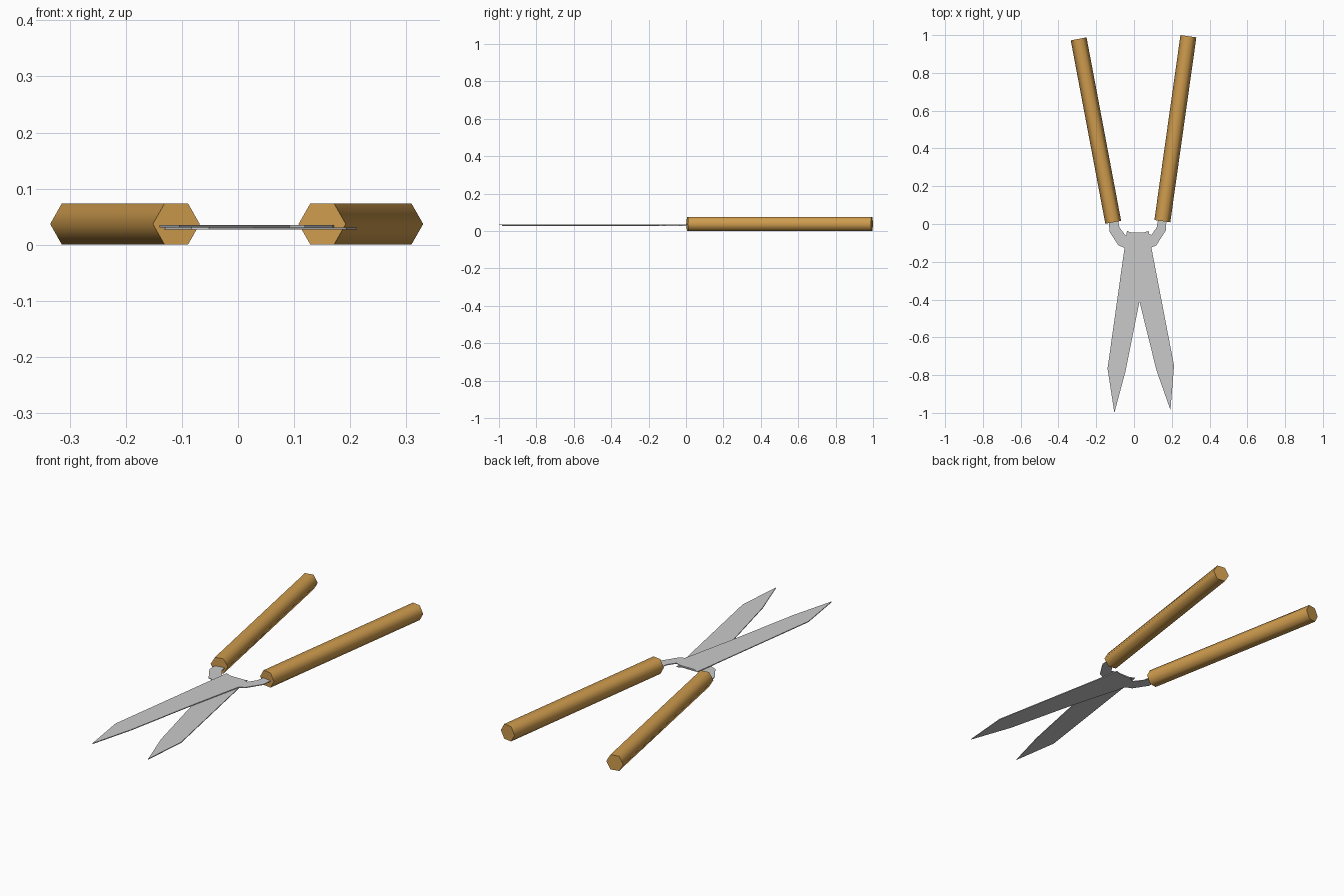
import bpy, bmesh, math
from mathutils import Vector

if "Cube" in bpy.data.objects:
    bpy.data.objects.remove(bpy.data.objects["Cube"])


def material(name, rgb):
    m = bpy.data.materials.new(name)
    m.diffuse_color = (*rgb, 1)
    m.use_nodes = True
    m.node_tree.nodes["Principled BSDF"].inputs["Base Color"].default_value = m.diffuse_color
    return m


wood = material("light_wood", (0.62, 0.33, 0.075))
steel = material("grey_steel", (0.59, 0.59, 0.59))


def prism(name, ring, travel, mat, smooth=False):
    """Extrude a closed ring of points along a vector."""
    bm = bmesh.new()
    base = bm.faces.new([bm.verts.new(p) for p in ring])
    ext = bmesh.ops.extrude_face_region(bm, geom=[base], use_keep_orig=True)
    top = [v for v in ext["geom"] if isinstance(v, bmesh.types.BMVert)]
    bmesh.ops.translate(bm, verts=top, vec=travel)
    bmesh.ops.recalc_face_normals(bm, faces=bm.faces[:])
    axis = Vector(travel).normalized()
    for f in bm.faces:
        f.normal_update()
        f.smooth = smooth and abs(f.normal.dot(axis)) < 0.5
    me = bpy.data.meshes.new(name)
    bm.to_mesh(me)
    bm.free()
    me.materials.append(mat)
    ob = bpy.data.objects.new(name, me)
    bpy.context.collection.objects.link(ob)
    return ob


def handle(name, near, far, radius=0.0425, z=0.037):
    """Six-sided wooden grip, corners pointing sideways."""
    a, b = Vector((*near, z)), Vector((*far, z))
    side = (b - a).normalized().cross(Vector((0, 0, 1)))
    ring = [a + radius * (math.cos(k * math.pi / 3) * side
                          + math.sin(k * math.pi / 3) * Vector((0, 0, 1)))
            for k in range(6)]
    prism(name, ring, b - a, wood, smooth=True)


def blade(name, outline, z, thick=0.004):
    """Flat steel blade with its tang."""
    prism(name, [(x, y, z) for x, y in outline], (0, 0, thick), steel)


# Wooden grips
handle("left_handle", (-0.110, 0.009), (-0.293, 0.980))
handle("right_handle", (0.150, 0.015), (0.288, 0.994))

# Upper blade: tip on the left, tang into the right handle
blade("upper_blade", [
    (-0.104, -1.0), (-0.045, -0.78), (0.029, -0.41), (0.092, -0.125),
    (0.118, -0.113), (0.168, -0.035), (0.174, 0.05), (0.132, 0.05),
    (0.120, -0.018), (0.093, -0.058), (0.065, -0.048), (-0.010, -0.048),
    (-0.037, -0.036), (-0.050, -0.125), (-0.140, -0.765)], 0.031)

# Lower blade: tip on the right, tang into the left handle
blade("lower_blade", [
    (0.193, -0.985), (0.212, -0.75), (0.092, -0.125), (0.077, -0.036),
    (0.050, -0.046), (-0.015, -0.046), (-0.044, -0.062), (-0.077, -0.018),
    (-0.090, 0.05), (-0.134, 0.05), (-0.130, -0.040), (-0.083, -0.113),
    (-0.052, -0.125), (0.029, -0.41), (0.119, -0.775)], 0.027)
